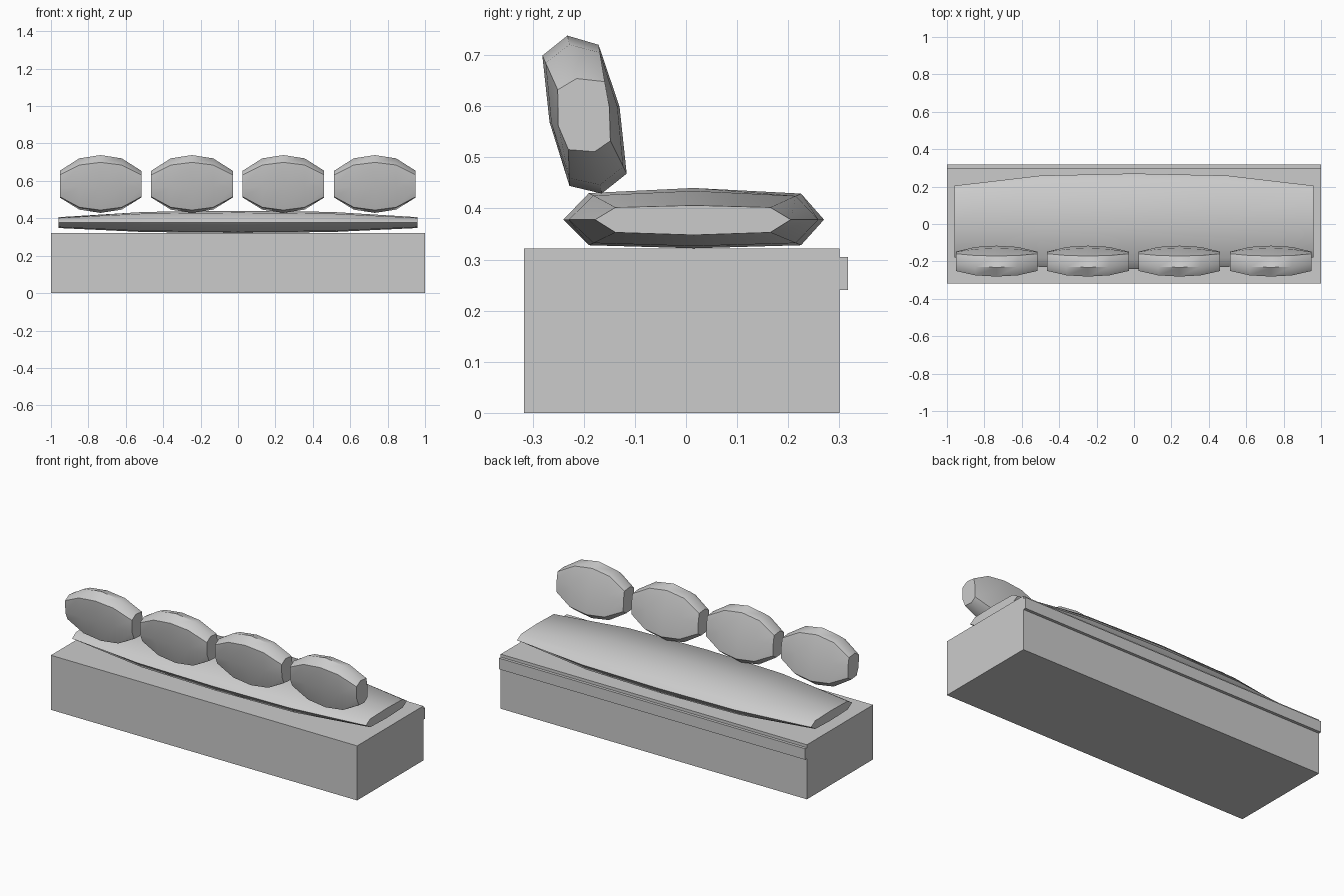
import bpy
import bmesh

old = bpy.data.objects.get("Cube")
if old:
    bpy.data.objects.remove(old, do_unlink=True)

grey = bpy.data.materials.new("light_grey")
grey.use_nodes = True
grey.diffuse_color = (0.6, 0.6, 0.6, 1)
grey.node_tree.nodes["Principled BSDF"].inputs["Base Color"].default_value = (0.6, 0.6, 0.6, 1)


def make_object(name, bm):
    bmesh.ops.recalc_face_normals(bm, faces=bm.faces)
    mesh = bpy.data.meshes.new(name)
    bm.to_mesh(mesh)
    bm.free()
    mesh.materials.append(grey)
    obj = bpy.data.objects.new(name, mesh)
    bpy.context.collection.objects.link(obj)
    return obj


def box(name, low, high):
    bm = bmesh.new()
    bmesh.ops.create_cube(bm, size=1)
    for v in bm.verts:
        v.co = [(a + b) / 2 + c * (b - a) for a, b, c in zip(low, high, v.co)]
    return make_object(name, bm)


def cushion(name, x, half_width, middle, end, fullness):
    """Loft from a small end section through a full middle to the other end."""
    bm = bmesh.new()
    rings = []
    for step, full in ((-1, 0), (-0.52, fullness), (0, 1), (0.52, fullness), (1, 0)):
        rings.append([bm.verts.new((x + step * half_width,
                                    e[0] + (m[0] - e[0]) * full,
                                    e[1] + (m[1] - e[1]) * full))
                      for m, e in zip(middle, end)])
    n = len(middle)
    for a, b in zip(rings, rings[1:]):
        for i in range(n):
            j = (i + 1) % n
            bm.faces.new((a[i], a[j], b[j], b[i]))
    bm.faces.new(rings[0])
    bm.faces.new(rings[-1])
    obj = make_object(name, bm)
    bpy.ops.object.select_all(action="DESELECT")
    obj.select_set(True)
    bpy.context.view_layer.objects.active = obj
    bpy.ops.object.shade_smooth_by_angle(angle=0.87)
    return obj


# Solid base and the thin rail along its back
box("base", (-1, -0.317, 0), (1, 0.3, 0.322))
box("back_rail", (-1, 0.3, 0.24), (1, 0.317, 0.305))

# Long seat cushion, sections as (y, z)
seat_middle = [(-0.24, 0.378), (-0.19, 0.43), (0.015, 0.44), (0.225, 0.429),
               (0.27, 0.378), (0.225, 0.328), (0.015, 0.322), (-0.19, 0.328)]
seat_end = [(-0.178, 0.378), (-0.138, 0.402), (0.015, 0.406), (0.165, 0.402),
            (0.205, 0.378), (0.165, 0.353), (0.015, 0.348), (-0.138, 0.353)]
cushion("seat_cushion", 0, 0.96, seat_middle, seat_end, 0.83)

# Row of four leaning pillows
pillow_middle = [(-0.281, 0.699), (-0.232, 0.738), (-0.171, 0.72), (-0.13, 0.599),
                 (-0.116, 0.468), (-0.165, 0.429), (-0.228, 0.444), (-0.267, 0.569)]
pillow_end = [(-0.251, 0.632), (-0.214, 0.654), (-0.159, 0.648), (-0.15, 0.599),
              (-0.148, 0.532), (-0.179, 0.511), (-0.23, 0.515), (-0.25, 0.562)]
for i in range(4):
    cushion(f"pillow_{i + 1}", -0.735 + 0.489 * i, 0.218, pillow_middle, pillow_end, 0.79)
